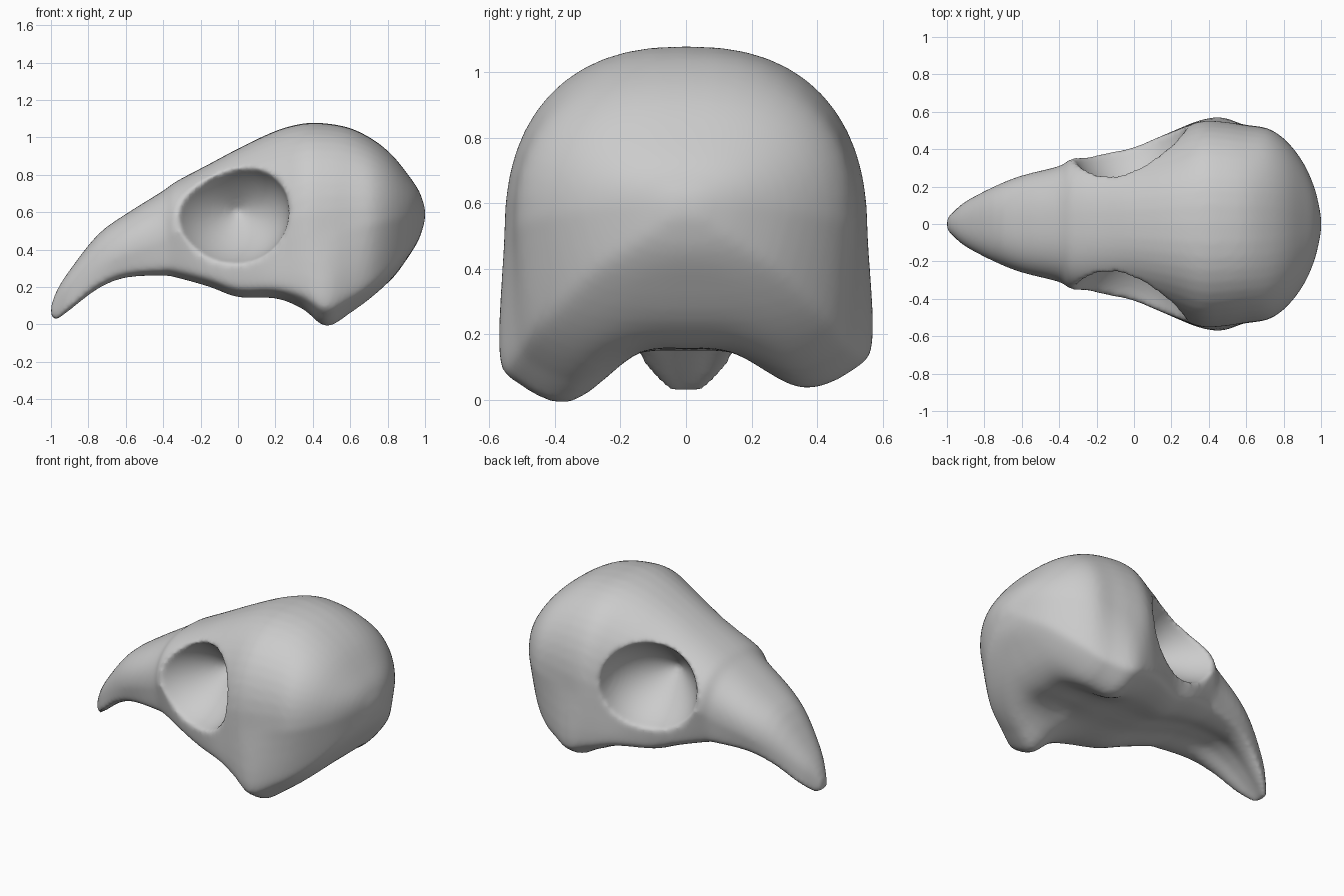
import bpy, bmesh, math
from mathutils import Vector

cube = bpy.data.objects.get("Cube")
if cube:
    bpy.data.objects.remove(cube, do_unlink=True)

# Bone colour
bone = bpy.data.materials.new("pale_grey_bone")
bone.use_nodes = True
tone = (0.6, 0.6, 0.6, 1)
bone.diffuse_color = tone
bsdf = next(n for n in bone.node_tree.nodes if n.type == 'BSDF_PRINCIPLED')
bsdf.inputs["Base Color"].default_value = tone

# Cross-sections from beak tip to back of head:
# x, crown height, widest height, half width, jaw half width, jaw height, palate height
SECTIONS = [
    (-1, .1, .07, .03, .03, .045, .045),
    (-.97, .18, .1, .06, .06, .025, .03),
    (-.9, .29, .17, .12, .12, .075, .085),
    (-.75, .48, .3, .2, .19, .19, .21),
    (-.6, .59, .38, .26, .24, .25, .28),
    (-.4, .715, .45, .31, .29, .26, .28),
    (-.33, .765, .5, .35, .31, .25, .27),
    (-.15, .86, .45, .39, .37, .2, .22),
    (0, .94, .42, .42, .4, .145, .17),
    (.2, 1.035, .42, .49, .49, .14, .16),
    (.35, 1.075, .48, .55, .55, .08, .15),
    (.47, 1.075, .5, .55, .57, -.01, .16),
    (.6, 1.05, .52, .53, .52, .06, .155),
    (.72, .99, .54, .51, .47, .15, .17),
    (.82, .91, .56, .44, .39, .25, .24),
    (.91, .8, .58, .32, .28, .37, .36),
    (.97, .71, .6, .18, .15, .47, .46),
    (1, .62, .59, .04, .04, .56, .56),
]


def spline(points, steps):
    """Smooth curve through every point."""
    pts = [Vector(p) for p in points]
    out = []
    for i in range(len(pts) - 1):
        a, b, c, d = pts[max(i - 1, 0)], pts[i], pts[i + 1], pts[min(i + 2, len(pts) - 1)]
        for s in range(steps):
            t = s / steps
            out.append(b + (c - a) * (t / 2) + (a * 2 - b * 5 + c * 4 - d) * (t * t / 2)
                       + (b * 3 - a - c * 3 + d) * (t ** 3 / 2))
    return out + [pts[-1]]


def half_ring(row, side):
    """Domed crown, straight cheek, pointed jaw corner and arched palate."""
    x, crown, mid, wide, jaw, low, palate = row
    power = 2 / 2.4
    dome = []
    for i in range(13):
        a = math.pi / 2 * i / 12
        dome.append((wide * math.sin(a) ** power,
                     mid + (crown - mid) * max(math.cos(a), 0) ** power))
    # The left jaw corner sits slightly higher
    lift = max(0, .04 - .4 * low) if side > 0 and x > 0 else 0
    under = spline([(wide, mid), (jaw, low + .3 * (mid - low) + lift),
                    (jaw * .91, low + .12 * (mid - low) + lift),
                    (jaw * .62, low + lift),
                    (jaw * .25, low + (palate - low) * .93), (0, palate)], 4)
    return [Vector((x, side * y, z)) for y, z in dome[:-1] + [tuple(p) for p in under]]


def loft(name, rings):
    """Closed solid through a row of equal rings."""
    bm = bmesh.new()
    loops = [[bm.verts.new(p) for p in ring] for ring in rings]
    for r0, r1 in zip(loops, loops[1:]):
        n = len(r0)
        for i in range(n):
            j = (i + 1) % n
            bm.faces.new((r0[i], r0[j], r1[j], r1[i]))
    bm.faces.new(loops[0])
    bm.faces.new(loops[-1])
    bmesh.ops.recalc_face_normals(bm, faces=bm.faces)
    mesh = bpy.data.meshes.new(name)
    bm.to_mesh(mesh)
    bm.free()
    obj = bpy.data.objects.new(name, mesh)
    bpy.context.collection.objects.link(obj)
    return obj


def socket_ring(t, side):
    """Oval of the eye pit, from its deep point (t = 0) outwards."""
    r = 1 - (1 - t) ** 2.5
    angles = [2 * math.pi * i / 40 for i in range(40)]
    return [Vector((-.07 * t + .335 * r * math.cos(a), side * (.06 + .54 * t),
                    .605 + .305 * r * math.sin(a))) for a in angles]


# Skull body lofted through the sections
body_rings = []
for row in spline(SECTIONS, 3):
    left, right = half_ring(row, 1), half_ring(row, -1)
    body_rings.append(left + right[-2:0:-1])
skull = loft("skull", body_rings)
skull.data.materials.append(bone)

# Eye sockets scooped from both sides
for name, side in (("left", 1), ("right", -1)):
    cutter = loft(name + "_eye_socket_cutter",
                  [socket_ring(.02 + .98 * i / 16, side) for i in range(17)])
    cutter.hide_render = True
    cutter.hide_set(True)
    cut = skull.modifiers.new(name + "_eye_socket", 'BOOLEAN')
    cut.operation = 'DIFFERENCE'
    cut.solver = 'EXACT'
    cut.object = cutter

# Soften the socket rims
remesh = skull.modifiers.new("even_surface", 'REMESH')
remesh.mode = 'VOXEL'
remesh.voxel_size = 0.016
remesh.use_smooth_shade = True
soften = skull.modifiers.new("soft_rims", 'SMOOTH')
soften.factor = 0.5
soften.iterations = 8

for poly in skull.data.polygons:
    poly.use_smooth = True
